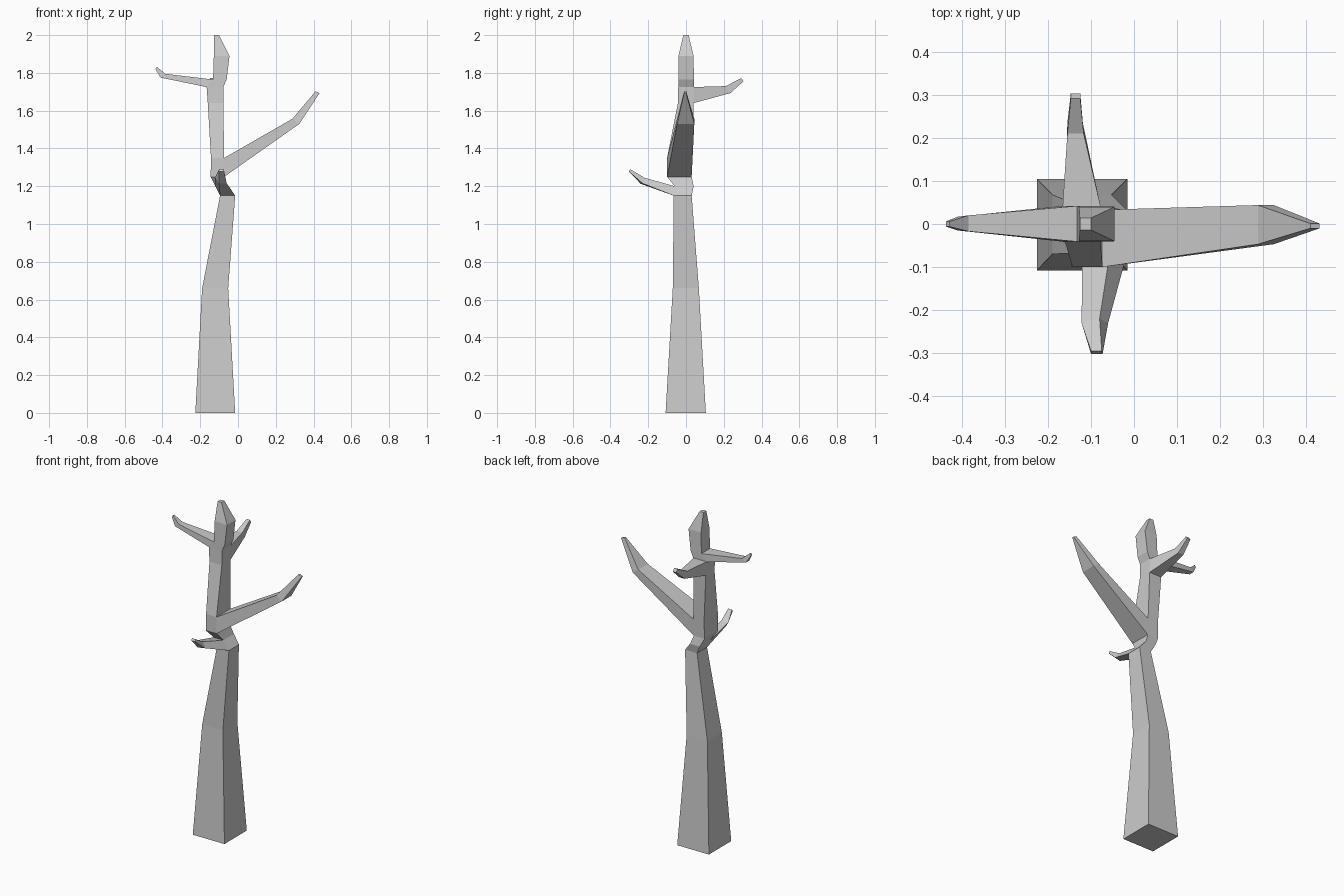
import bpy, bmesh

bm = bmesh.new()

def ring(points):
    return [bm.verts.new(p) for p in points]

def bridge(a, b, skip=()):
    for k in range(4):
        if k not in skip:
            n = (k + 1) % 4
            bm.faces.new((a[k], a[n], b[n], b[k]))

# Trunk cross-sections: x0, x1, y0, y1, z
sections = [
    (-.226, -.015, -.108, .105, 0), (-.19, -.052, -.07, .068, .66),
    (-.095, -.015, -.065, .03, 1.15), (-.12, -.055, -.06, .04, 1.20),
    (-.145, -.073, -.1, .03, 1.25), (-.143, -.073, -.1, .033, 1.35),
    (-.16, -.078, -.043, .04, 1.64), (-.166, -.078, -.041, .042, 1.725),
    (-.132, -.06, -.041, .042, 1.765), (-.128, -.045, -.04, .04, 1.89),
    (-.126, -.1, -.014, .014, 2.0)]
trunk = [ring([(a, c, z), (b, c, z), (b, d, z), (a, d, z)])
         for a, b, c, d, z in sections]

FRONT, RIGHT, BACK, LEFT = range(4)
# Section below each limb and the trunk side it grows from
sockets = {2: FRONT, 4: RIGHT, 6: BACK, 7: LEFT}
for i in range(len(trunk) - 1):
    bridge(trunk[i], trunk[i + 1], (sockets[i],) if i in sockets else ())
bm.faces.new(trunk[0][::-1])
bm.faces.new(trunk[-1])

# Limbs: elbow and tip, each as two lower then two upper corners
limbs = {
    2: [[(-.10, -.24, 1.213), (-.06, -.23, 1.215), (-.08, -.22, 1.245), (-.122, -.23, 1.245)],
        [(-.10, -.302, 1.278), (-.073, -.302, 1.278), (-.075, -.295, 1.29), (-.10, -.295, 1.29)]],
    4: [[(.325, -.047, 1.53), (.325, .044, 1.53), (.288, -.0 + .044, 1.557), (.288, -.047, 1.557)],
        [(.432, -.01, 1.693), (.432, .001, 1.693), (.41, .001, 1.702), (.41, -.01, 1.702)]],
    6: [[(-.119, .235, 1.693), (-.155, .235, 1.693), (-.155, .21, 1.73), (-.117, .21, 1.73)],
        [(-.125, .304, 1.755), (-.147, .304, 1.755), (-.147, .292, 1.772), (-.125, .292, 1.772)]],
    7: [[(-.41, .017, 1.775), (-.41, -.015, 1.775), (-.385, -.017, 1.795), (-.385, .02, 1.795)],
        [(-.437, .006, 1.82), (-.437, -.006, 1.82), (-.429, -.006, 1.832), (-.429, .006, 1.832)]]}
for i, loops in limbs.items():
    k = sockets[i]
    n = (k + 1) % 4
    prev = [trunk[i][k], trunk[i][n], trunk[i + 1][n], trunk[i + 1][k]]
    for pts in loops:
        nxt = ring(pts)
        bridge(prev, nxt)
        prev = nxt
    bm.faces.new(prev)

bmesh.ops.recalc_face_normals(bm, faces=bm.faces)
mesh = bpy.data.meshes.new("bare_tree")
bm.to_mesh(mesh)
bm.free()
tree = bpy.data.objects.new("bare_tree", mesh)
bpy.context.collection.objects.link(tree)
